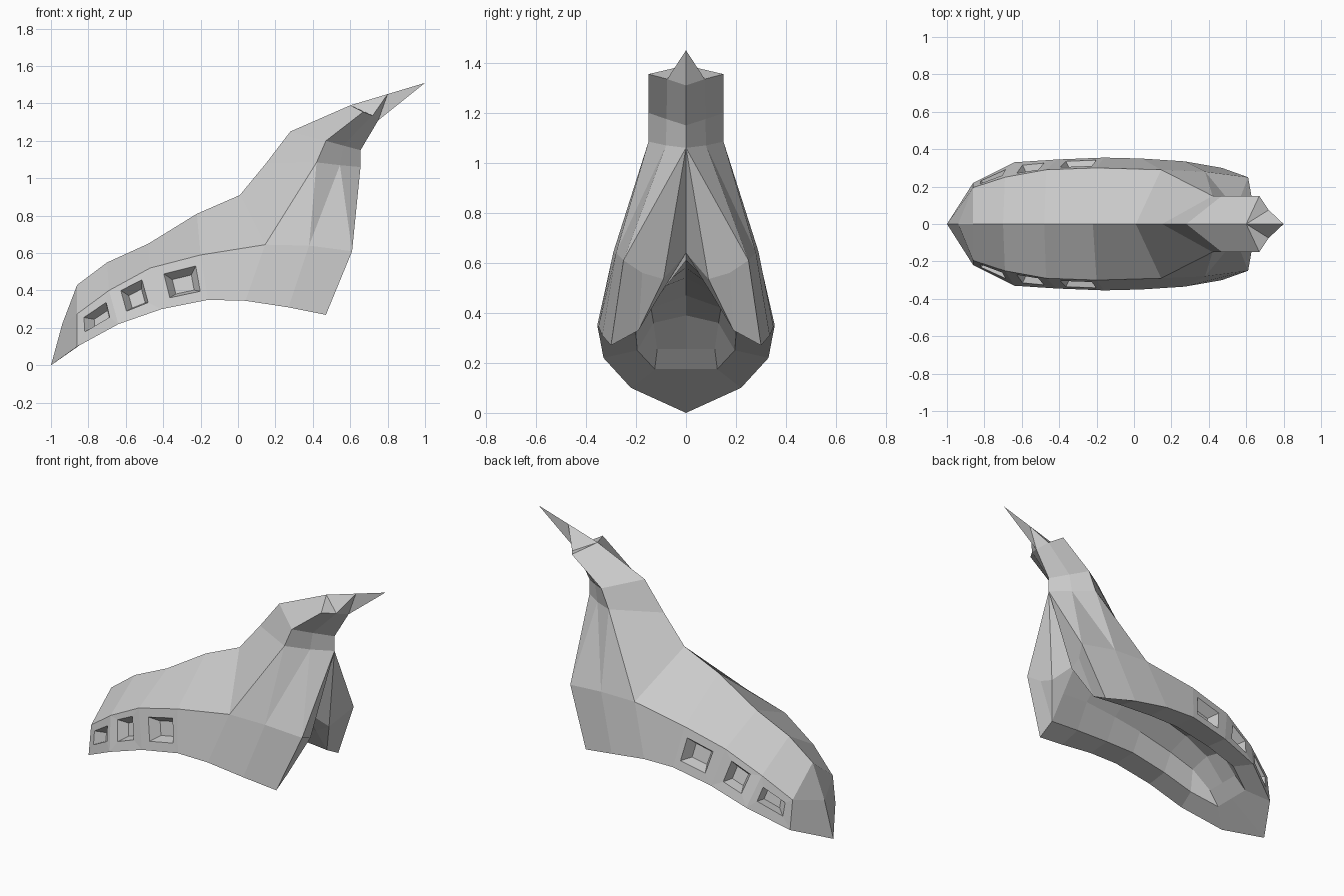
import bpy, bmesh
from mathutils import Vector as V

if "Cube" in bpy.data.objects:
    bpy.data.objects.remove(bpy.data.objects["Cube"])

bm = bmesh.new()


def face(*pts):
    """Add a face and its mirror image across y = 0."""
    for s in (1, -1):
        vs = [bm.verts.new((p[0], p[1] * s, p[2])) for p in pts]
        bm.faces.new(vs if s == 1 else vs[::-1])


def strip(a, b):
    """Quads between two matching rows of points."""
    for i in range(len(a) - 1):
        face(a[i], b[i], b[i + 1], a[i + 1])


def window(bl, br, tr, tl, u0, u1, v0, v1, depth=0.06, shrink=0.6):
    """Side panel with a tapered recessed opening."""
    outer = [V(p) for p in (bl, br, tr, tl)]

    def at(u, v):
        return outer[0].lerp(outer[1], u).lerp(outer[3].lerp(outer[2], u), v)
    hole = [at(u0, v0), at(u1, v0), at(u1, v1), at(u0, v1)]
    n = (outer[2] - outer[0]).cross(outer[3] - outer[1]).normalized()
    if n.y > 0:
        n = -n
    c = sum(hole, V()) / 4
    floor = [c + (p - c) * shrink + n * depth for p in hole]
    for i in range(4):
        j = (i + 1) % 4
        face(outer[i], outer[j], hole[j], hole[i])
        face(hole[i], hole[j], floor[j], floor[i])
    face(*floor)


# Long profile lines: centre ridge, shoulder crease, lower edge
ridge = [(-.86, 0, .43), (-.70, 0, .55), (-.48, 0, .65), (-.22, 0, .81), (.01, 0, .91),
         (.15, 0, 1.08), (.28, 0, 1.25), (.60, 0, 1.39)]
crease = [(-.86, .195, .275), (-.69, .25, .40), (-.47, .29, .52), (-.20, .30, .59),
          (.145, .29, .645), (.42, .15, 1.085), (.47, .15, 1.20), (.67, .15, 1.355)]
lower = [(-.86, .22, .10), (-.64, .33, .22), (-.41, .345, .30), (-.16, .355, .35),
         (.04, .35, .345), (.27, .335, .31), (.47, .30, .27)]
strip(ridge, crease)

# Nose
tip, brow = (-1, 0, 0), (-.94, 0, .22)
face(tip, lower[0], crease[0], brow)
face(brow, crease[0], ridge[0])

# Side panels, the first three with windows
for i, uv in enumerate([(.2, .85, .31, .75), (.25, .76, .26, .84), (.23, .87, .22, .79)]):
    window(lower[i], lower[i + 1], crease[i + 1], crease[i], *uv)
strip(crease[3:5], lower[3:5])
mid, hip, apex, nape = (.38, .28, .64), (.61, .25, .61), (.655, 0, 1.06), (.545, .08, 1.07)
face(crease[4], lower[4], lower[5], mid)
face(crease[4], mid, crease[5])
face(mid, lower[5], lower[6], hip)
face(crease[5], mid, nape)
face(mid, hip, nape)
face(nape, hip, apex)

# Neck, head and beak
throat, chin, cheek, beak = (.655, 0, 1.15), (.75, 0, 1.31), (.72, .075, 1.335), (.80, 0, 1.45)
jaw = (.562, .078, 1.175)
face(nape, apex, throat, jaw)
face(crease[5], nape, jaw, crease[6])
face(jaw, throat, chin, cheek)
face(crease[6], jaw, cheek, crease[7])
face(ridge[7], crease[7], cheek)
face(ridge[7], cheek, beak)
face(cheek, chin, beak)

# Underside rim, then hollow inner walls and ceiling
rim = [(-.75, .125, .175), (-.60, .195, .25), (-.40, .20, .31), (-.16, .20, .355),
       (.04, .20, .355), (.27, .195, .345), (.47, .19, .33)]
wall = [(-.68, .115, .255), (-.56, .13, .36), (-.40, .14, .42), (-.16, .135, .47),
        (.04, .125, .49), (.27, .11, .50), (.46, .10, .48)]
roof = [(x, 0, z) for x, z in ((-.68, .255), (-.56, .39), (-.40, .47), (-.16, .54),
                               (.04, .58), (.27, .61), (.45, .64))]
face(tip, lower[0], rim[0], (-.75, 0, .175))
face((-.75, 0, .175), rim[0], wall[0], roof[0])
strip(lower, rim)
strip(rim, wall)
strip(wall, roof)

# Rear opening frame
post, notch = (.57, .175, .56), (.555, .09, .535)
face(apex, hip, post, notch)
face(hip, lower[6], rim[6], post)
face(post, rim[6], notch)
face(notch, rim[6], wall[6])
face(notch, wall[6], roof[6])
face(apex, notch, roof[6])

bmesh.ops.remove_doubles(bm, verts=bm.verts, dist=0.0005)
bmesh.ops.recalc_face_normals(bm, faces=bm.faces)
mesh = bpy.data.meshes.new("shell_body")
bm.to_mesh(mesh)
bm.free()
bpy.context.collection.objects.link(bpy.data.objects.new("shell_body", mesh))

# Flat fin at the end of the beak
fin = bpy.data.meshes.new("beak_fin")
fin.from_pydata([chin, (1, 0, 1.51), beak], [], [(0, 1, 2)])
bpy.context.collection.objects.link(bpy.data.objects.new("beak_fin", fin))
